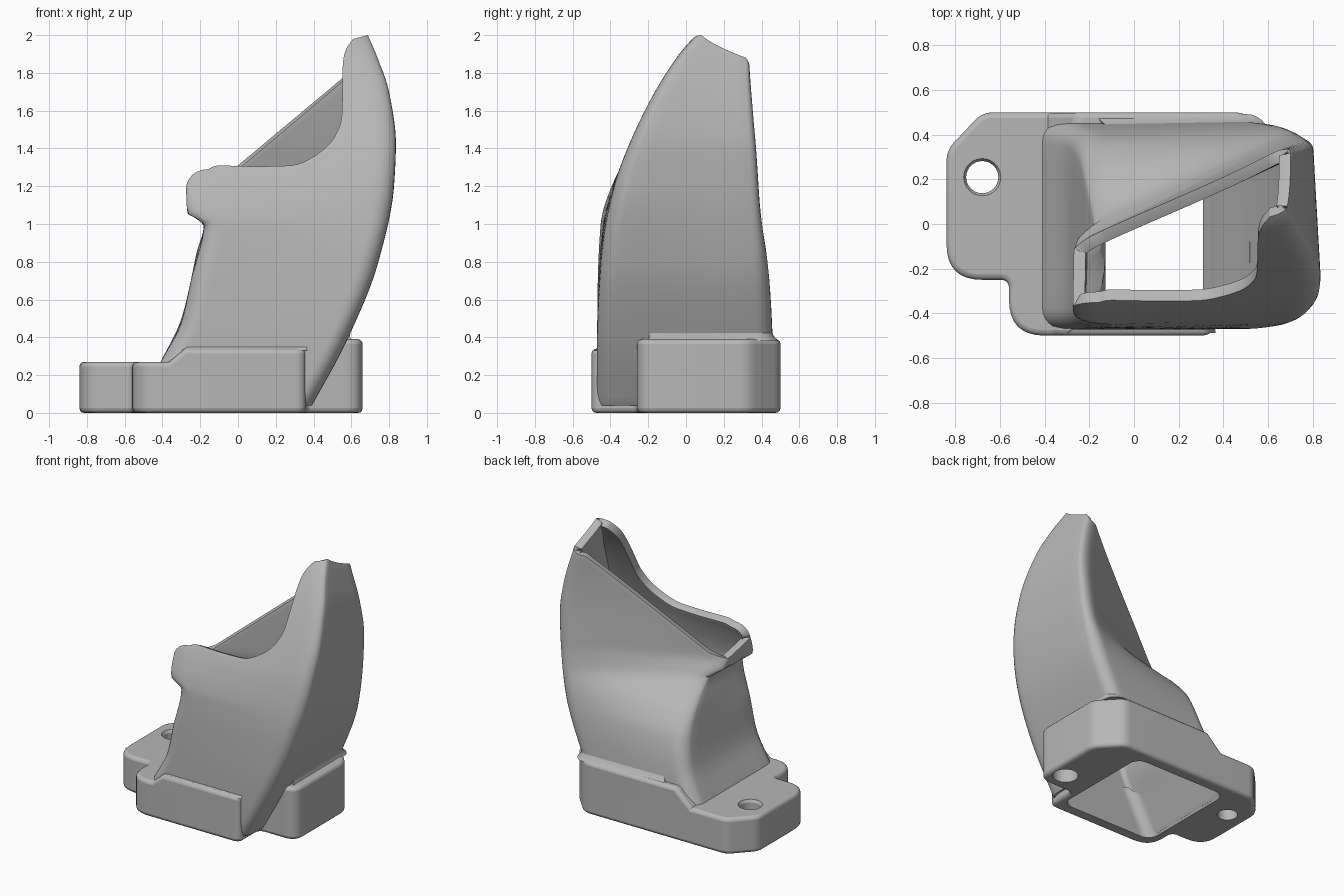
import bpy, math
from mathutils import Vector

if "Cube" in bpy.data.objects:
    bpy.data.objects.remove(bpy.data.objects["Cube"])

grey = bpy.data.materials.new("light_grey")
grey.use_nodes = True
grey.diffuse_color = (0.47, 0.47, 0.47, 1)
grey.node_tree.nodes["Principled BSDF"].inputs["Base Color"].default_value = grey.diffuse_color


def add_object(name, verts, faces):
    mesh = bpy.data.meshes.new(name)
    mesh.from_pydata(verts, [], faces)
    mesh.materials.append(grey)
    ob = bpy.data.objects.new(name, mesh)
    bpy.context.collection.objects.link(ob)
    return ob


def smooth(ob, degrees=40):
    bpy.ops.object.select_all(action='DESELECT')
    bpy.context.view_layer.objects.active = ob
    ob.select_set(True)
    bpy.ops.object.shade_smooth_by_angle(angle=math.radians(degrees))


def bevel(ob, width):
    m = ob.modifiers.new("bevel", 'BEVEL')
    m.width, m.segments = width, 3
    m.limit_method, m.angle_limit = 'ANGLE', math.radians(42)


def cut(ob, cutter):
    m = ob.modifiers.new("cut", 'BOOLEAN')
    m.operation, m.object, m.solver = 'DIFFERENCE', cutter, 'EXACT'


def curve(rows, t):
    """Smooth curve through rows of (t, a, b), without overshoot."""
    t = min(max(t, rows[0][0]), rows[-1][0])
    i = max(k for k in range(len(rows) - 1) if rows[k][0] <= t)
    h = rows[i + 1][0] - rows[i][0]
    u = (t - rows[i][0]) / h

    def slope(k, c):
        if k < 0 or k + 1 >= len(rows):
            return None
        return (rows[k + 1][c] - rows[k][c]) / (rows[k + 1][0] - rows[k][0])

    def tangent(k, c):
        a, b = slope(k - 1, c), slope(k, c)
        if a is None or b is None:
            return b if a is None else a
        return 2 * a * b / (a + b) if a * b > 0 else 0

    return [(1 + 2 * u) * (1 - u) ** 2 * rows[i][c] + u * (1 - u) ** 2 * h * tangent(i, c)
            + u * u * (3 - 2 * u) * rows[i + 1][c] - u * u * (1 - u) * h * tangent(i + 1, c)
            for c in (1, 2)]


# Corner rails of the duct: height, x, y
left_front = [(0, -.55, -.47), (.27, -.41, -.47), (.48, -.30, -.47), (.7, -.25, -.468),
              (1, -.18, -.455), (1.06, -.27, -.445), (1.2, -.275, -.395),
              (1.32, -.27, -.335), (2, -.2, .06)]
right_front = [(0, .37, -.47), (.4, .585, -.47), (.8, .745, -.45), (1.2, .83, -.38),
               (1.43, .84, -.3), (1.7, .805, -.17), (1.9, .735, -.04), (2, .69, .05)]
right_back = [(0, .37, .47), (.4, .58, .46), (.8, .73, .445), (1.2, .79, .42),
              (1.4, .8, .405), (1.6, .775, .385), (1.87, .7, .36), (2, .66, .355)]
left_back = [(0, -.55, .47), (.27, -.41, .46), (.5, -.3, .43), (.7, -.25, .37), (.85, -.22, .25),
             (1, -.18, .03), (1.06, -.255, -.04), (1.15, -.27, -.09), (2, -.25, -.1)]


def section(s, v, z):
    a, b, c, d = (Vector(curve(r, z)) for r in (left_front, right_front, right_back, left_back))
    p = a.lerp(b, s).lerp(d.lerp(c, s), v)
    return (p.x, p.y, z)


# Columns round the duct: start s, rim s, v, rim height
R = 0.1
front_rim = [(0, -.16, 1.29), (1, -.1, 1.31), (2, .1, 1.305), (3, .28, 1.31), (4, .42, 1.37),
             (5, .51, 1.46), (6, .55, 1.58), (7, .555, 1.85), (8, .575, 1.93), (9, .61, 1.98)]
columns = []


def corner(cs, cv, start, z0, z1, n=6):
    for k in range(1, n):
        a = math.radians(start + 90 * k / n)
        s, v = cs + R * math.cos(a), cv + R * math.sin(a)
        columns.append((s, s, v, z0 + (z1 - z0) * math.sin(math.pi / 2 * k / n)))


def back_height(s):
    z = 1.4
    for _ in range(12):
        z = 1.31 + 0.836 * section(s, 1, z)[0]
    return z


lo, hi = R, 1 - R
for k in range(37):
    x, z = curve(front_rim, k / 4)
    xl, xr = curve(left_front, z)[0], curve(right_front, z)[0]
    columns.append((lo + (hi - lo) * k / 36, (x - xl) / (xr - xl), 0, z))
corner(hi, lo, -90, 1.98, 2.0)
for k in range(9):
    columns.append((1, 1, lo + (hi - lo) * k / 8, 2.0 - .12 * k / 8))
corner(hi, hi, 0, 1.88, back_height(hi))
for k in range(21):
    s = hi - (hi - lo) * k / 20
    columns.append((s, s, 1, back_height(s)))
corner(lo, hi, 90, back_height(lo), 1.13)
for k in range(9):
    columns.append((0, 0, hi - (hi - lo) * k / 8, 1.13 + .06 * k / 8))
corner(lo, lo, 180, 1.19, 1.29)


def rings(count, rows):
    return [(j * count + i, j * count + (i + 1) % count,
             (j + 1) * count + (i + 1) % count, (j + 1) * count + i)
            for j in range(rows - 1) for i in range(count)]


def capped(count, rows):
    last = (rows - 1) * count
    return rings(count, rows) + [tuple(reversed(range(count))), tuple(range(last, last + count))]


# Curved hollow duct
ROWS, N, FOOT = 44, len(columns), .04
verts = []
for j in range(ROWS):
    t = j / (ROWS - 1)
    for s0, s1, v, z in columns:
        verts.append(section(s0 + (s1 - s0) * t, v, FOOT + (z - FOOT) * t))
duct = add_object("duct", verts, rings(N, ROWS))
wall = duct.modifiers.new("wall", 'SOLIDIFY')
wall.thickness, wall.offset = 0.054, -1
bevel(duct, 0.014)
smooth(duct, 45)

# Cutter that opens the base under the duct
verts = [section(.5 + (s0 - .5) * .87, .5 + (v - .5) * .87, z)
         for z in (-.05, 0, .1, .2, .3, .4, .5) for s0, s1, v, _ in columns]
passage = add_object("passage_cutter", verts, capped(N, 7))


def fillet(name, cols, z, rise, grow):
    """Sloped bead where the duct meets the top of a block."""
    verts = []
    for s, _, v, _ in cols:
        for scale, height in ((grow, z), (1 + (grow - 1) * .25, z + rise * .4),
                              (.99, z + rise), (.96, z)):
            verts.append(section(.5 + (s - .5) * scale, .5 + (v - .5) * scale, height))
    smooth(add_object(name, verts, capped(4, len(cols))), 60)


fillet("rear_fillet", [c for c in columns if c[2] > .3 and c[0] > .2], .38, .055, 1.07)
fillet("front_fillet", [c for c in columns if c[2] == 0 and c[0] < .8], .33, .025, 1.04)


def prism(name, outline, z0, z1, ramp=0):
    """Upright block; outline corners are (x, y, radius), counter-clockwise."""
    pts = []
    for i, (x, y, r) in enumerate(outline):
        p = Vector((x, y))
        if r == 0:
            pts.append(p)
            continue
        a = (Vector(outline[i - 1][:2]) - p).normalized() * r
        b = (Vector(outline[(i + 1) % len(outline)][:2]) - p).normalized() * r
        for k in range(9):
            t = k / 8
            pts.append(p + a * (1 - t) ** 2 + b * t * t)
    left = min(p.x for p in pts)
    verts = [(p.x, p.y, z0) for p in pts]
    verts += [(p.x + (ramp if p.x < left + .01 else 0), p.y, z1) for p in pts]
    return add_object(name, verts, capped(len(pts), 2))


# Base plate with raised blocks
plate = prism("base_plate", [
    (-.84, .33, .05), (-.84, -.25, .16), (-.56, -.25, .04), (-.56, -.5, .16), (.36, -.5, .06),
    (.36, -.26, .04), (.66, -.26, .1), (.66, .33, .05), (.5, .5, .05), (-.68, .5, .05)], 0, .27)
front_block = prism("front_raised_block", [
    (-.45, -.5, 0), (.36, -.5, .06), (.36, 0, 0), (-.45, 0, 0)], .2, .34, .17)
rear_block = prism("rear_raised_block", [
    (-.46, -.26, 0), (.66, -.26, .1), (.66, .33, .05), (.5, .5, .05), (-.46, .5, 0)], .2, .39, .2)


def hole_cutter(name, x, y, profile):
    ring = [(x + r * math.cos(math.tau * k / 32), y + r * math.sin(math.tau * k / 32), z)
            for z, r in profile for k in range(32)]
    return add_object(name, ring, capped(32, len(profile)))


# Screw holes: one through with a chamfer, one blind under the duct
through = hole_cutter("through_hole_cutter", -.68, .21,
                      [(-.1, .072), (.25, .072), (.275, .086), (.4, .086)])
blind = hole_cutter("blind_hole_cutter", .545, -.1, [(-.1, .09), (.33, .09)])

for part, cutters in ((plate, (passage, through, blind)), (front_block, (passage,)),
                      (rear_block, (passage, blind))):
    bevel(part, 0.025)
    for cutter in cutters:
        cut(part, cutter)
    smooth(part)

for helper in (passage, through, blind):
    helper.hide_render = True
    helper.hide_viewport = True
